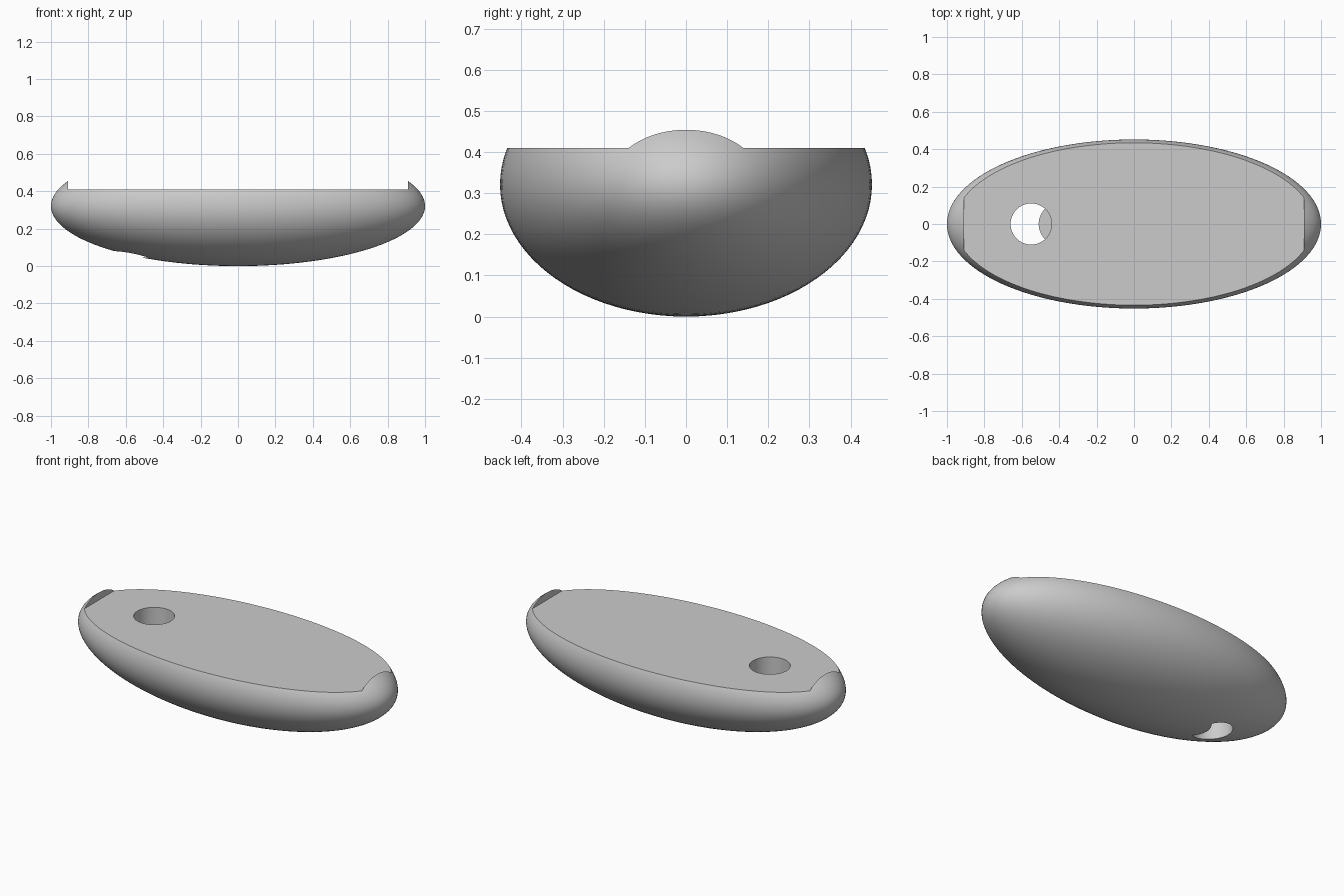
import bpy
import math

cube = bpy.data.objects.get("Cube")
if cube:
    bpy.data.objects.remove(cube, do_unlink=True)

HALF_LENGTH, HALF_WIDTH, HALF_HEIGHT = 1.0, 0.452, 0.321
DECK_Z, DECK_HALF = 0.41, 0.91
HOLE_X, HOLE_RADIUS, HOLE_FLOOR = -0.55, 0.11, 0.045

grey = bpy.data.materials.new("light_grey")
grey.use_nodes = True
grey.diffuse_color = (0.6, 0.6, 0.6, 1)
grey.node_tree.nodes["Principled BSDF"].inputs["Base Color"].default_value = (0.6, 0.6, 0.6, 1)


def cut(target, cutter):
    """Subtract the cutter, apply the result and discard the cutter."""
    cutter.hide_render = True
    mod = target.modifiers.new("cut", 'BOOLEAN')
    mod.operation = 'DIFFERENCE'
    mod.solver = 'EXACT'
    mod.object = cutter
    bpy.ops.object.select_all(action='DESELECT')
    target.select_set(True)
    bpy.context.view_layer.objects.active = target
    bpy.ops.object.modifier_apply(modifier=mod.name)
    bpy.data.objects.remove(cutter, do_unlink=True)


# Ellipsoid body, with its poles at the two long ends
bpy.ops.mesh.primitive_uv_sphere_add(segments=96, ring_count=64, radius=1,
                                     rotation=(0, math.pi / 2, 0))
body = bpy.context.object
body.name = "hollowed_ellipsoid_body"
bpy.ops.object.transform_apply(location=False, rotation=True, scale=False)
body.scale = (HALF_LENGTH, HALF_WIDTH, HALF_HEIGHT)
body.location.z = HALF_HEIGHT
bpy.ops.object.transform_apply(location=True, rotation=False, scale=True)
body.data.materials.append(grey)

# Flat deck that leaves a raised lip at each end
bpy.ops.mesh.primitive_cube_add(size=2, location=(0, 0, DECK_Z + 0.5))
deck_cutter = bpy.context.object
deck_cutter.name = "deck_cutter"
deck_cutter.scale = (DECK_HALF, 1, 0.5)
bpy.context.view_layer.update()
cut(body, deck_cutter)

# Round hole whose flat floor breaks partly through the underside
bpy.ops.mesh.primitive_cylinder_add(vertices=64, radius=HOLE_RADIUS, depth=1,
                                    location=(HOLE_X, 0, HOLE_FLOOR + 0.5))
hole_cutter = bpy.context.object
hole_cutter.name = "hole_cutter"
cut(body, hole_cutter)

bpy.ops.object.shade_smooth_by_angle(angle=math.radians(30))
